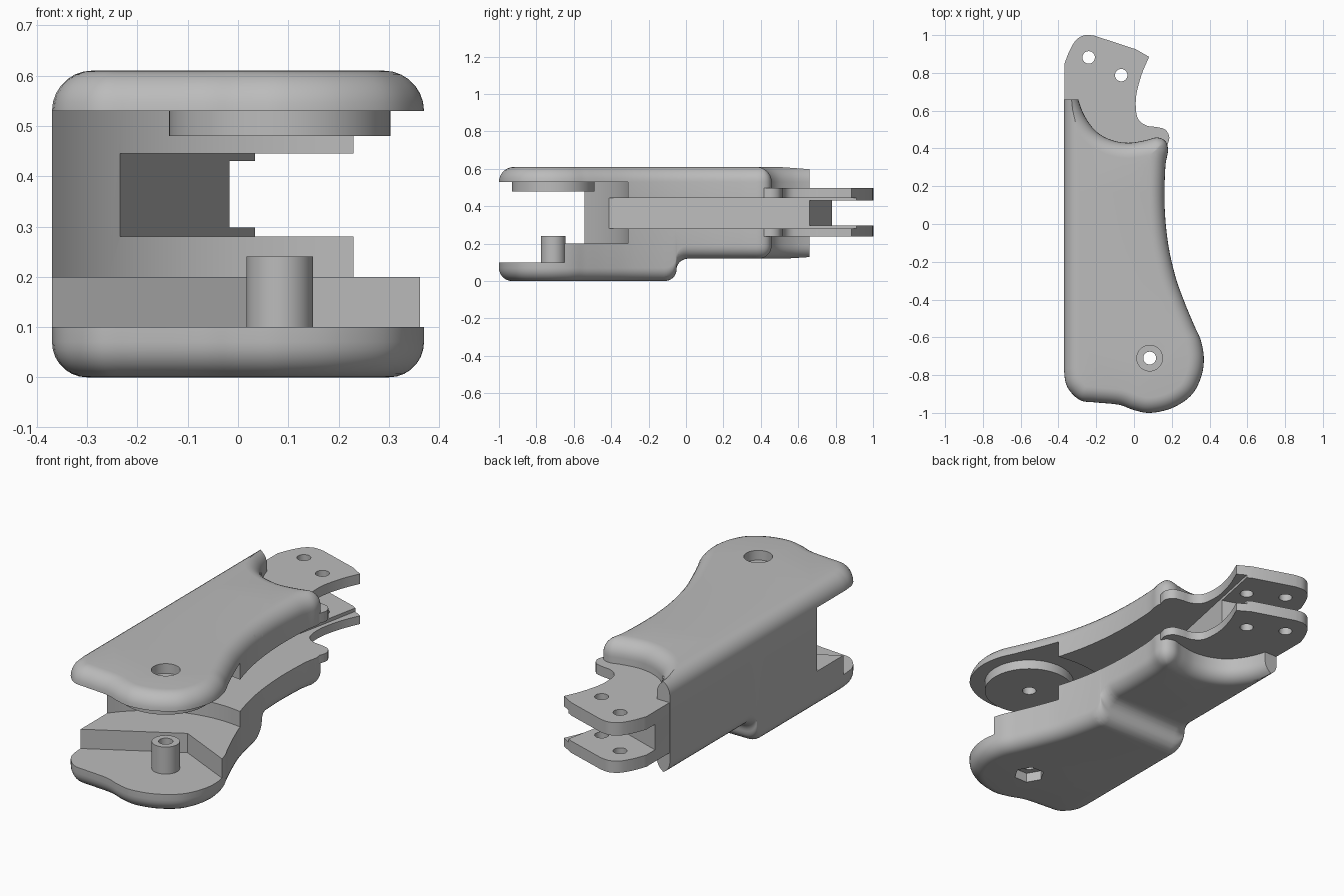
import bpy, bmesh, math
from mathutils import Vector

if "Cube" in bpy.data.objects:
    bpy.data.objects.remove(bpy.data.objects["Cube"])

grey = bpy.data.materials.new("plain grey")
grey.use_nodes = True
grey.diffuse_color = (0.5, 0.5, 0.5, 1)
grey.node_tree.nodes["Principled BSDF"].inputs["Base Color"].default_value = (0.5, 0.5, 0.5, 1)

PIVOT = (0.083, -0.71)
STEP = 0.016


def curve(points):
    """Smooth evenly sampled curve through the points, without the last one."""
    p = [Vector(q) for q in points]
    p = [2 * p[0] - p[1]] + p + [2 * p[-1] - p[-2]]
    out = []
    for a, b, c, d in zip(p, p[1:], p[2:], p[3:]):
        n = max(1, math.ceil((c - b).length / STEP))
        for i in range(n):
            t = i / n
            out.append(0.5 * (2 * b + (c - a) * t + (2 * a - 5 * b + 4 * c - d) * t**2
                              + (3 * b - a - 3 * c + d) * t**3))
    return out


def inset(loop, d):
    """Move a counter-clockwise loop inwards, merging points that cross over."""
    if d < 1e-5:
        return list(loop)
    n, moved = len(loop), []
    for i, p in enumerate(loop):
        a, b = (p - loop[i - 1]).normalized(), (loop[(i + 1) % n] - p).normalized()
        t = (a + b).normalized()
        moved.append(p + Vector((-t.y, t.x)) * d / max(0.5, t.dot(a)))
    good = [min((q.x - p.x)**2 + (q.y - p.y)**2 for p in loop) > (d * 0.97)**2 for q in moved]
    result = []
    for i, q in enumerate(moved):
        if not good[i]:
            lo = next(i - k for k in range(n) if good[i - k])
            hi = next((i + k) % n for k in range(n) if good[(i + k) % n])
            q = (moved[lo] + moved[hi]) / 2
        result.append(q)
    return result


def loft(bm, rings):
    rows = [[bm.verts.new((p[0], p[1], z)) for p in ring] for ring, z in rings]
    bm.faces.new(rows[0][::-1])
    bm.faces.new(rows[-1])
    for lo, hi in zip(rows, rows[1:]):
        for i in range(len(lo)):
            bm.faces.new((lo[i - 1], lo[i], hi[i], hi[i - 1]))


def make(name, bm):
    bmesh.ops.recalc_face_normals(bm, faces=bm.faces)
    mesh = bpy.data.meshes.new(name)
    bm.to_mesh(mesh)
    bm.free()
    ob = bpy.data.objects.new(name, mesh)
    bpy.context.collection.objects.link(ob)
    mesh.materials.append(grey)
    return ob


def prism(name, outline, z0, z1):
    bm = bmesh.new()
    loft(bm, [(outline, z0), (outline, z1)])
    return make(name, bm)


def disc(name, center, r, z0, z1, sides=48):
    ring = [(center[0] + r * math.cos(2 * math.pi * i / sides),
             center[1] + r * math.sin(2 * math.pi * i / sides)) for i in range(sides)]
    return prism(name, ring, z0, z1)


def finish(ob, cutters):
    bpy.ops.object.select_all(action='DESELECT')
    bpy.context.view_layer.objects.active = ob
    ob.select_set(True)
    for c in cutters:
        m = ob.modifiers.new(c.name, 'BOOLEAN')
        m.operation, m.solver, m.object = 'DIFFERENCE', 'EXACT', c
        bpy.ops.object.modifier_apply(modifier=m.name)
    bpy.ops.object.shade_smooth_by_angle(angle=math.radians(32))


# Handle outline: spine, rounded front, waisted grip side, scooped rear end
outline = curve([(-.37, .85), (-.37, .3), (-.37, -.78)])
outline += curve([(-.37, -.78), (-.362, -.84), (-.335, -.89), (-.28, -.935), (-.2, -.945),
                  (-.08, -.957), (0, -.985), (.085, -1), (.2, -.975), (.3, -.91), (.352, -.82),
                  (.37, -.72), (.355, -.62), (.32, -.54)])
outline += curve([(.32, -.54), (.27, -.42), (.22, -.28), (.18, -.1), (.162, .1), (.166, .3),
                  (.18, .39), (.165, .44), (.12, .458), (.06, .443), (-.03, .43), (-.12, .445),
                  (-.2, .49), (-.26, .57), (-.295, .66), (-.31, .75), (-.315, .85)])
outline += [Vector((-.315, .85)), Vector((-.345, .85))]

# Handle body with rounded rims top and bottom
TOP, R_TOP, R_LOW, N = 0.61, 0.08, 0.07, 7
rings = []
for k in range(N, -1, -1):
    t = math.pi / 2 * k / N
    rings.append((inset(outline, R_LOW * (1 - math.cos(t))), R_LOW * (1 - math.sin(t))))
for k in range(N + 1):
    t = math.pi / 2 * k / N
    rings.append((inset(outline, R_TOP * (1 - math.cos(t))), TOP - R_TOP * (1 - math.sin(t))))
bm = bmesh.new()
loft(bm, rings)
bmesh.ops.remove_doubles(bm, verts=bm.verts, dist=0.0002)


def slice_at(y, trim=False):
    geom = bm.verts[:] + bm.edges[:] + bm.faces[:]
    return bmesh.ops.bisect_plane(bm, geom=geom, dist=1e-5, plane_co=(0, y, 0),
                                  plane_no=(0, 1, 0), clear_outer=trim)


# Square off the rear tip
slice_at(0.66, True)
bmesh.ops.holes_fill(bm, edges=[e for e in bm.edges if e.is_boundary], sides=0)

# Underside rises behind the front pad in an S shape
S0, SR = -0.115, 0.064
for k in range(9):
    s = math.sin(math.pi / 2 * k / 8) * SR
    slice_at(S0 + s)
    if k < 8:
        slice_at(S0 + 2 * SR - s)


def rise(y):
    u = min(2, max(0, (y - S0) / SR))
    if u < 1:
        return 0.06 * (1 - math.sqrt(1 - u * u))
    return 0.06 * (1 + math.sqrt(max(0, 1 - (2 - u)**2)))


for v in bm.verts:
    if v.co.z < 0.1:
        v.co.z += rise(v.co.y)
bmesh.ops.triangulate(bm, faces=[f for f in bm.faces if len(f.verts) > 4])
body = make("handle_body", bm)

# Rear tang, later split into two plates by the slot
tang_outline = [Vector((-.368, .3)), Vector((.08, .3)), Vector((.15, .38))]
tang_outline += curve([(.175, .41), (.187, .46), (.165, .5), (.12, .513), (.07, .52),
                       (.03, .545), (.012, .59), (.012, .68), (.04, .79), (.08, .885)])
tang_outline += [Vector((.08, .885)), Vector((.01, .925))]
tang_outline += curve([(-.21, .997), (-.26, 1), (-.305, .975), (-.34, .92), (-.368, .85)])
tang_outline.append(Vector((-.368, .85)))
tang = prism("tang_plates", tang_outline, 0.237, 0.497)

# Pivot post below and round boss above
post = disc("pivot_post", PIVOT, 0.066, 0.095, 0.24)
boss = disc("upper_boss", PIVOT, 0.22, 0.48, 0.535, 64)

# Cutters: front gap with a curved back, lower V step, blade channel, tang slot
arc = [(.117 + .61 * math.cos(math.radians(a)), -.91 + .61 * math.sin(math.radians(a)))
       for a in range(62, 156, 3)]
gap = prism("gap_cutter", [(.7, -.37)] + arc + [(-.7, -.65), (-.7, -1.3), (.7, -1.3)], 0.2, 0.53)
step = prism("step_cutter", [(-.7, -1.3), (.7, -1.3), (.7, -.82), (.365, -.65), (.068, -.51),
                             (-.37, -.76), (-.7, -.95)], 0.1, 0.3)
channel = prism("channel_cutter", [(-.275, -.61), (.8, -.61), (.8, 1.2), (.093, 1.2)], 0.28, 0.445)
slot = prism("slot_cutter", [(-.5, .825), (-.02, .66), (.5, .482), (.5, 1.2), (-.5, 1.2)], 0.298, 0.43)
bore = disc("bore_cutter", PIVOT, 0.034, -0.2, 0.9, 32)
recess = disc("screw_recess_cutter", PIVOT, 0.068, 0.56, 0.8)
nut = disc("nut_recess_cutter", PIVOT, 0.075, -0.2, 0.05, 6)
pins = [disc("pin_hole_cutter", c, 0.033, 0.1, 0.9, 32) for c in ((-.24, .882), (-.068, .788))]

finish(body, [gap, step, channel, slot, bore, recess, nut])
finish(tang, [channel, slot] + pins)
finish(post, [bore])
finish(boss, [bore])
for c in [gap, step, channel, slot, bore, recess, nut] + pins:
    bpy.data.objects.remove(c)
